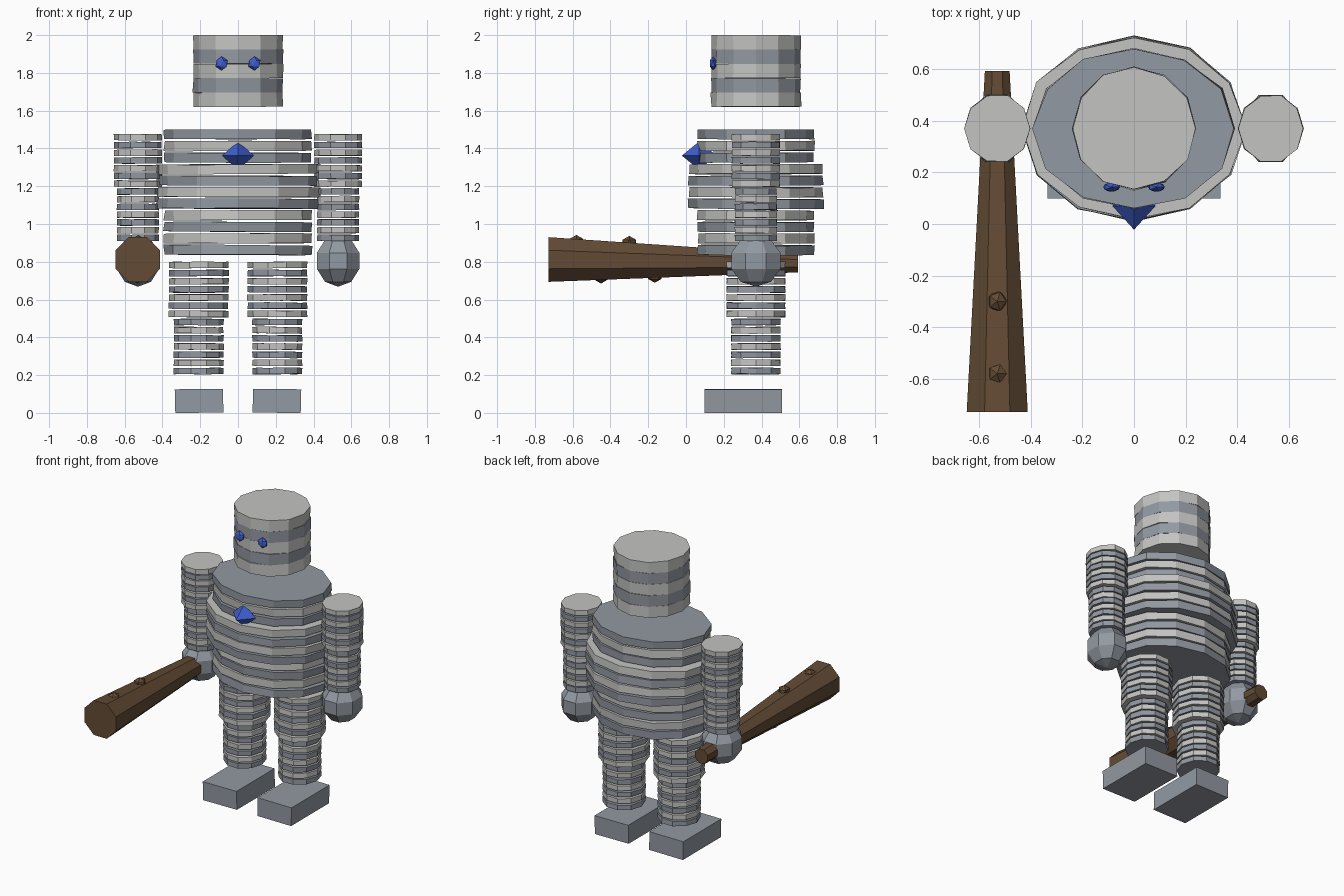
import bpy, bmesh, math, random
from mathutils import Matrix, Vector

random.seed(7)
if "Cube" in bpy.data.objects:
    bpy.data.objects.remove(bpy.data.objects["Cube"])


def material(name, rgb):
    m = bpy.data.materials.new(name)
    m.use_nodes = True
    m.diffuse_color = (*rgb, 1)
    m.node_tree.nodes["Principled BSDF"].inputs["Base Color"].default_value = (*rgb, 1)
    return m


LIGHT = material("light stone", (0.55, 0.55, 0.54))
SLATE = material("slate stone", (0.29, 0.32, 0.36))
BLUE = material("blue gem", (0.05, 0.11, 0.62))
WOOD = material("brown wood", (0.125, 0.07, 0.035))
CY = 0.37  # depth of the body axis


def finish(name, bm, mats):
    mesh = bpy.data.meshes.new(name)
    bmesh.ops.recalc_face_normals(bm, faces=bm.faces)
    bm.to_mesh(mesh)
    bm.free()
    for m in mats:
        mesh.materials.append(m)
    obj = bpy.data.objects.new(name, mesh)
    bpy.context.collection.objects.link(obj)
    return obj


def place(loc, size):
    return Matrix.Translation(loc) @ Matrix.Diagonal((*size, 1))


def stack(name, x, top, pitch, layers, sides, turn=0.0, gap=0.008, tilt=0.008):
    """Pile of rough slabs from the top down; layers lists (count, rx, ry)."""
    bm = bmesh.new()
    i = 0
    for count, rx, ry in layers:
        for _ in range(count):
            z = top - pitch * (i + 0.5)
            lean = Matrix.Rotation(random.uniform(-tilt, tilt), 4, 'Y') \
                @ Matrix.Rotation(random.uniform(-tilt, tilt), 4, 'X')
            made = bmesh.ops.create_cone(
                bm, cap_ends=True, segments=sides, radius1=1, radius2=1, depth=1,
                matrix=place((x, CY, z), (1, 1, 1)) @ lean
                @ place((0, 0, 0), (rx, ry, pitch - gap)) @ Matrix.Rotation(turn, 4, 'Z'))
            for f in {f for v in made["verts"] for f in v.link_faces}:
                f.material_index = i % 2
            # chip the rims a little
            for v in made["verts"]:
                r = random.uniform(0.975, 1.005)
                v.co.x = x + (v.co.x - x) * r
                v.co.y = CY + (v.co.y - CY) * r
                v.co.z += random.uniform(-0.15, 0.15) * gap
            i += 1
    return bm


def pile(name, x, top, pitch, layers, sides, mats, **kw):
    return finish(name, stack(name, x, top, pitch, layers, sides, **kw), mats)


def ico(name, loc, size, mat, detail=1):
    bm = bmesh.new()
    bmesh.ops.create_icosphere(bm, subdivisions=detail, radius=1, matrix=place(loc, size))
    return finish(name, bm, [mat])


# Head and torso
pile("head", 0, 2.0, 0.076, [(5, 0.24, 0.24)], 12, [LIGHT, SLATE], gap=0.001, tilt=0.003)
pile("torso", 0, 1.505, 0.0612, [(3, 0.395, 0.312), (4, 0.435, 0.36), (4, 0.395, 0.312)],
     12, [SLATE, LIGHT], gap=0.01, tilt=0.006)

# Limbs, hands, feet and eyes on both sides
for side, s in (("left", 1), ("right", -1)):
    pile(side + "_arm", s * 0.53, 1.48, 0.041, [(7, 0.128, 0.135), (7, 0.112, 0.118)],
         10, [LIGHT, SLATE], turn=math.pi / 2)
    pile(side + "_leg", s * 0.208, 0.805, 0.0432, [(7, 0.16, 0.164), (7, 0.133, 0.138)],
         10, [LIGHT, SLATE], turn=math.pi / 2, gap=0.01)

    bm = bmesh.new()
    bmesh.ops.create_uvsphere(
        bm, u_segments=8, v_segments=5, radius=1,
        matrix=place((s * 0.53, CY, 0.805), (0.128, 0.148, 0.137))
        @ Matrix.Rotation(math.pi / 8, 4, 'Z'))
    finish(side + "_hand", bm, [SLATE])

    bm = bmesh.new()
    bmesh.ops.create_cube(bm, size=1, matrix=place((s * 0.206, 0.303, 0.07), (0.255, 0.41, 0.125))
                          @ Matrix.Rotation(s * 0.012, 4, 'Y'))
    low = min(v.co.z for v in bm.verts)
    bmesh.ops.translate(bm, verts=bm.verts, vec=(0, 0, -low))
    finish(side + "_foot", bm, [SLATE])

    ico(side + "_eye", (s * 0.087, 0.143, 1.85), (0.036, 0.02, 0.037), BLUE)

# Chest gem: an octahedron
bm = bmesh.new()
center = Vector((0, 0.07, 1.362))
ring = [bm.verts.new(center + Vector((0.084 * math.cos(a), 0.092 * math.sin(a), 0)))
        for a in (k * math.pi / 2 for k in range(4))]
for end in (0.075, -0.075):
    tip = bm.verts.new(center + Vector((0, 0, end)))
    for k in range(4):
        bm.faces.new((ring[k], ring[(k + 1) % 4], tip))
finish("chest_gem", bm, [BLUE])

# Club held in the right hand, thick end forward
bm = bmesh.new()
bmesh.ops.create_cone(
    bm, cap_ends=True, segments=8, radius1=0.052, radius2=0.128, depth=1.32,
    matrix=Matrix.Translation((-0.53, -0.068, 0.8)) @ Matrix.Rotation(math.pi / 2, 4, 'X')
    @ Matrix.Rotation(math.pi / 8, 4, 'Z'))
for v in bm.verts:
    v.co.z += 0.012 if v.co.y < 0 else -0.008
finish("club", bm, [WOOD])

# Studs on the club
for k, (y, z) in enumerate(((-0.58, 0.905), (-0.3, 0.9), (-0.45, 0.722), (-0.165, 0.726))):
    ico("club_stud_%d" % (k + 1), (-0.53, y, z), (0.04, 0.042, 0.037), WOOD)
